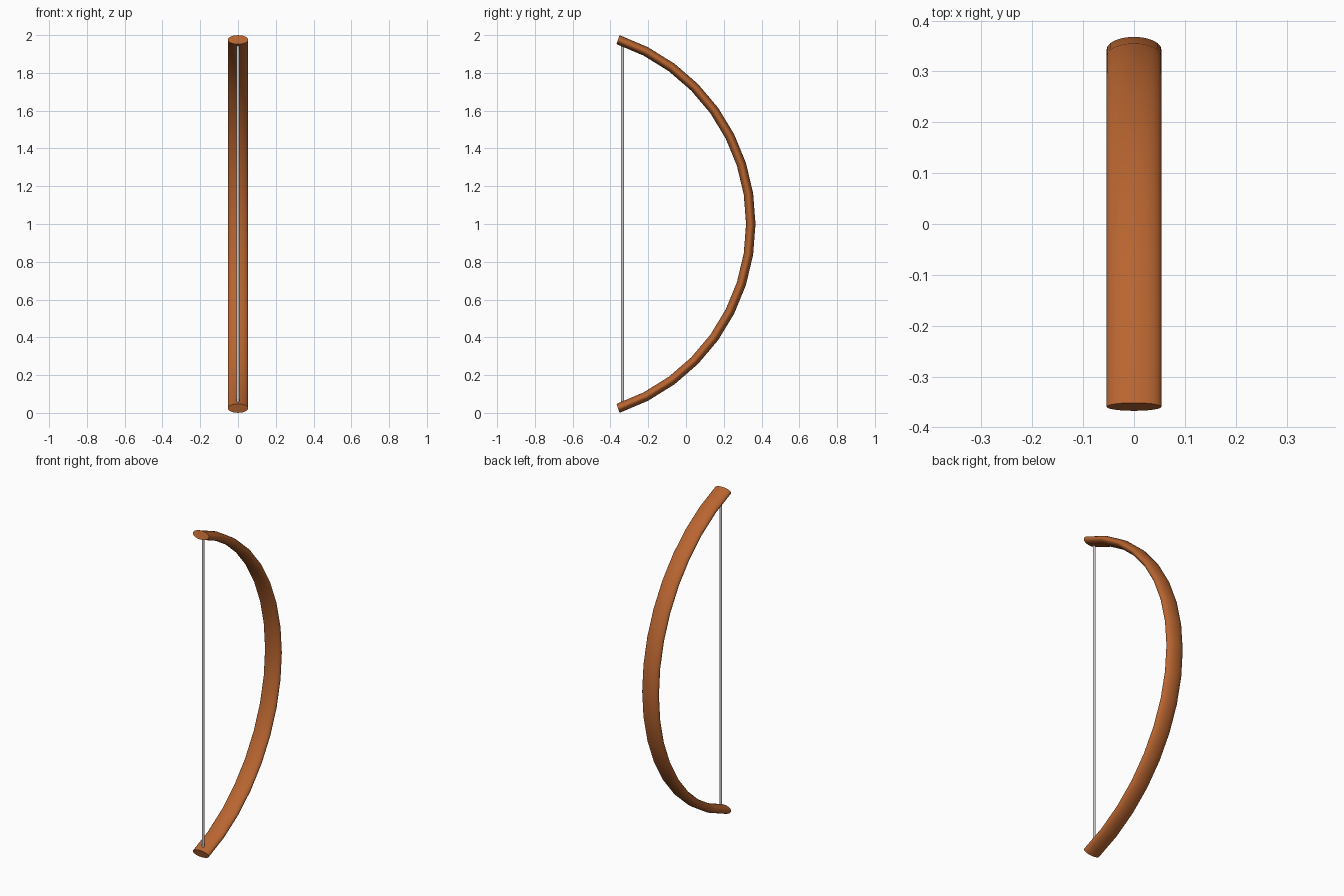
import bpy, bmesh
from math import sin, cos, pi, radians

if "Cube" in bpy.data.objects:
    bpy.data.objects.remove(bpy.data.objects["Cube"])

R, CY, CZ = 1.029, -0.686, 1.0       # arc radius and centre in the y-z plane
HALF, SEGS, SIDES = radians(71.5), 16, 24
HALF_W, HALF_T = 0.054, 0.025        # elliptical limb section


def smooth(obj):
    bpy.ops.object.select_all(action='DESELECT')
    obj.select_set(True)
    bpy.context.view_layer.objects.active = obj
    bpy.ops.object.shade_smooth_by_angle(angle=radians(35))


# Curved bow limb: elliptical section swept along the arc
bm = bmesh.new()
rings = []
for i in range(SEGS + 1):
    a = -HALF + 2 * HALF * i / SEGS
    ring = []
    for j in range(SIDES):
        t = 2 * pi * j / SIDES
        r = R + HALF_T * sin(t)
        ring.append(bm.verts.new((HALF_W * cos(t), CY + r * cos(a), CZ + r * sin(a))))
    rings.append(ring)
for lo, hi in zip(rings, rings[1:]):
    for j in range(SIDES):
        k = (j + 1) % SIDES
        bm.faces.new((lo[j], lo[k], hi[k], hi[j]))
bm.faces.new(rings[0])
bm.faces.new(rings[-1])
bmesh.ops.recalc_face_normals(bm, faces=bm.faces)
mesh = bpy.data.meshes.new("bow_limb")
bm.to_mesh(mesh)
bm.free()
limb = bpy.data.objects.new("bow_limb", mesh)
bpy.context.collection.objects.link(limb)
wood = bpy.data.materials.new("wood")
wood.diffuse_color = (0.48, 0.13, 0.03, 1)
wood.use_nodes = True
wood.node_tree.nodes["Principled BSDF"].inputs["Base Color"].default_value = wood.diffuse_color
mesh.materials.append(wood)
smooth(limb)

# Bowstring between the two tips
bpy.ops.mesh.primitive_cylinder_add(vertices=16, radius=0.008, depth=1.93,
                                    location=(0, -0.336, CZ))
string = bpy.context.object
string.name = "bowstring"
smooth(string)
